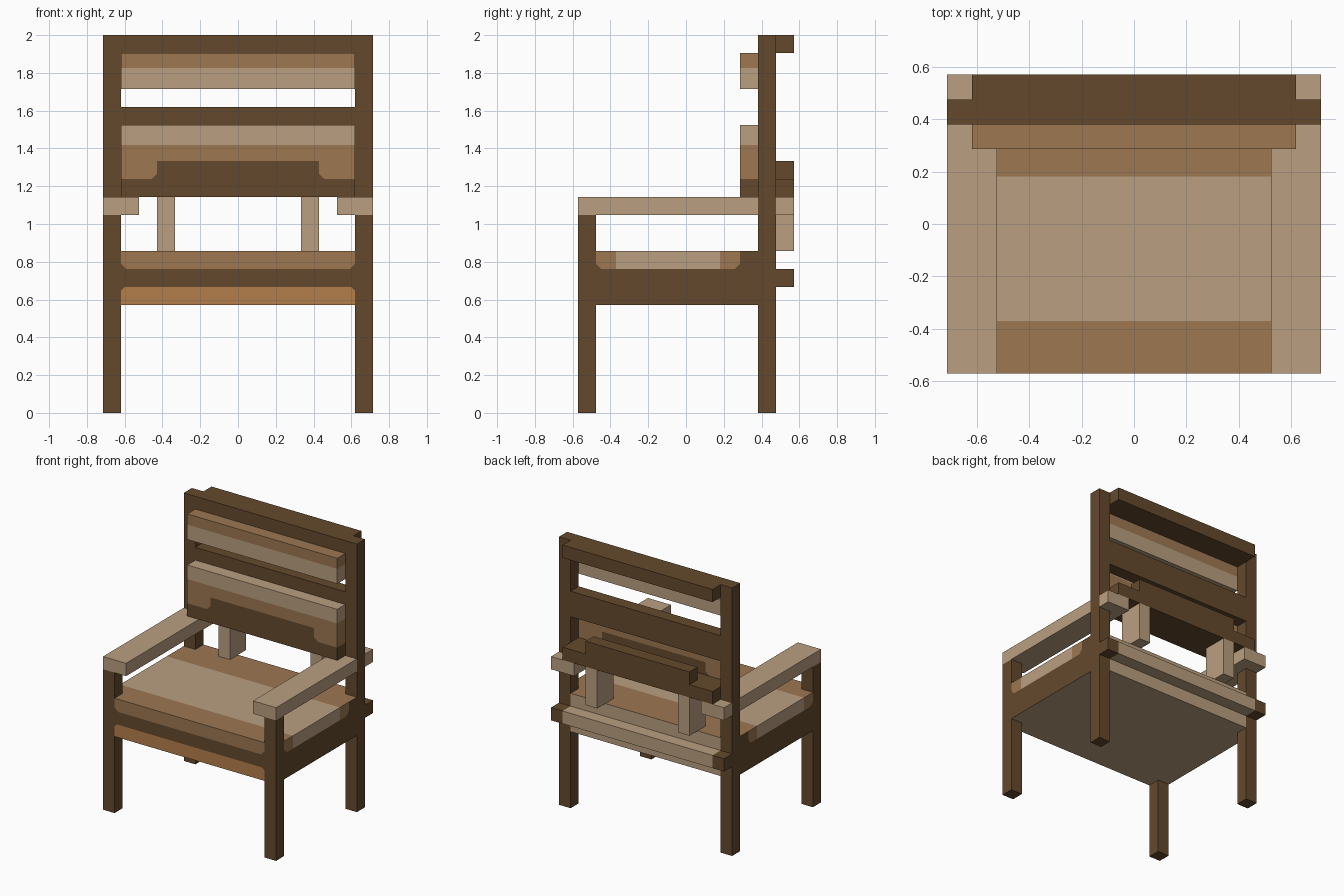
import bpy, bmesh
from mathutils import Vector

cube = bpy.data.objects.get("Cube")
if cube:
    bpy.data.objects.remove(cube, do_unlink=True)

U = 2 / 21  # one grid unit; all sizes below are in these units


def linear(c):
    c /= 255
    return c / 12.92 if c <= 0.04045 else ((c + 0.055) / 1.055) ** 2.4


def material(name, r, g, b):
    m = bpy.data.materials.new(name)
    m.use_nodes = True
    col = (linear(r), linear(g), linear(b), 1)
    m.diffuse_color = col
    bsdf = next(n for n in m.node_tree.nodes if n.type == 'BSDF_PRINCIPLED')
    bsdf.inputs["Base Color"].default_value = col
    return m


MATS = [material("dark wood", 100, 73, 44), material("pale wood", 186, 159, 128),
        material("medium wood", 157, 120, 82), material("orange wood", 180, 126, 76)]
DARK, PALE, MEDIUM, ORANGE = range(4)


def box(name, x, y, z, colour, cuts=()):
    """Box from ranges; cuts are (normal, offset) planes, colour an index or a rule(centre, normal)."""
    bm = bmesh.new()
    bmesh.ops.create_cube(bm, size=1)
    for v in bm.verts:
        v.co = Vector([(r[0] + r[1]) / 2 + c * (r[1] - r[0]) for r, c in zip((x, y, z), v.co)])
    for normal, d in cuts:
        n = Vector(normal)
        bmesh.ops.bisect_plane(bm, geom=bm.verts[:] + bm.edges[:] + bm.faces[:],
                               plane_co=n * d / n.length_squared, plane_no=n)
    bm.normal_update()
    for f in bm.faces:
        i = colour(f.calc_center_median(), f.normal) if callable(colour) else colour
        f.material_index = i
    bmesh.ops.scale(bm, vec=(U, U, U), verts=bm.verts)
    me = bpy.data.meshes.new(name)
    for m in MATS:
        me.materials.append(m)
    bm.to_mesh(me)
    bm.free()
    ob = bpy.data.objects.new(name, me)
    bpy.context.collection.objects.link(ob)
    return ob


def pair(name, x, y, z, colour, cuts=()):
    """Mirrored left and right boxes."""
    box("left_" + name, x, y, z, colour, cuts)
    box("right_" + name, (-x[1], -x[0]), y, z, colour, cuts)


X, Y, Z = (1, 0, 0), (0, 1, 0), (0, 0, 1)
INNER = (-6.5, 6.5)

# Legs and back posts
pair("front_leg", (6.5, 7.5), (-6, -5), (0, 11), DARK)
pair("back_post", (6.5, 7.5), (4, 5), (0, 21), DARK)

# Armrests, notched around the back posts
pair("armrest", (5.5, 7.5), (-6, 4), (11, 12), PALE)
pair("armrest_joint", (5.5, 6.5), (4, 5), (11, 12), PALE)
pair("armrest_end", (5.5, 7.5), (5, 6), (11, 12), PALE)


# Seat: pale middle band on top, banded front with clipped corners
def cushion(y):
    return PALE if -3.9 < y < 1.9 else MEDIUM


def seat_rule(c, n):
    if n.z > 0.5:
        return cushion(c.y)
    if n.z < -0.5 or n.y > 0.5:
        return PALE
    if n.y < -0.5:
        if c.z < 7:
            return DARK if abs(c.x) + c.z > 13.3 else ORANGE
        return DARK if c.z < 8 or abs(c.x) - c.z > -1.8 else MEDIUM
    return DARK


box("seat", INNER, (-6, 5), (6, 9), seat_rule,
    [(Z, 7), (Z, 8), (Y, -3.9), (Y, 1.9), ((1, 0, -1), -1.8), ((-1, 0, -1), -1.8),
     ((1, 0, 1), 13.3), ((-1, 0, 1), 13.3)])


def seat_side_rule(c, n):
    if n.z > 0.5:
        return cushion(c.y)
    if n.z < -0.5:
        return PALE
    if c.z < 8 or c.y > 3 or -c.y - c.z > -3.3 or c.y - c.z > -5.3:
        return DARK
    return cushion(c.y)


pair("seat_side", (6.5, 7.5), (-5, 4), (6, 9), seat_side_rule,
     [(Z, 8), (Y, -3.9), (Y, 1.9), (Y, 3), ((0, -1, -1), -3.3), ((0, 1, -1), -5.3)])

# Rail behind the seat
box("lower_back_rail", INNER, (5, 6), (7, 8), PALE)
pair("lower_rail_end", (6.5, 7.5), (5, 6), (7, 8), DARK)

# Uprights between seat and backrest
pair("back_support", (3.5, 4.5), (4, 6), (9, 12), PALE)

# Frame rails of the backrest
box("lumbar_rail", INNER, (4, 6), (12, 13), DARK)
box("lumbar_rail_cap", (-4.5, 4.5), (5, 6), (13, 14), DARK)
box("middle_rail", INNER, (4, 5), (15, 17), DARK)
box("top_rail", INNER, (4, 6), (20, 21), DARK)


# Lower back cushion: dark base with a raised middle, pale upper band
def lower_cushion_rule(c, n):
    if c.z < 13 or (c.z < 14 and abs(n.y) > 0.5 and (abs(c.x) < 4.5 or abs(c.x) + c.z < 17.8)):
        return DARK
    return PALE if c.z > 14.9 else MEDIUM


box("lower_back_cushion", INNER, (3, 4), (12, 16), lower_cushion_rule,
    [(Z, 13), (Z, 14), (Z, 14.9), (X, 4.5), (X, -4.5), ((1, 0, 1), 17.8), ((-1, 0, 1), 17.8)])

# Upper back cushion
box("upper_back_cushion", INNER, (3, 4), (18, 20),
    lambda c, n: MEDIUM if c.z > 19.17 else PALE, [(Z, 19.17)])
